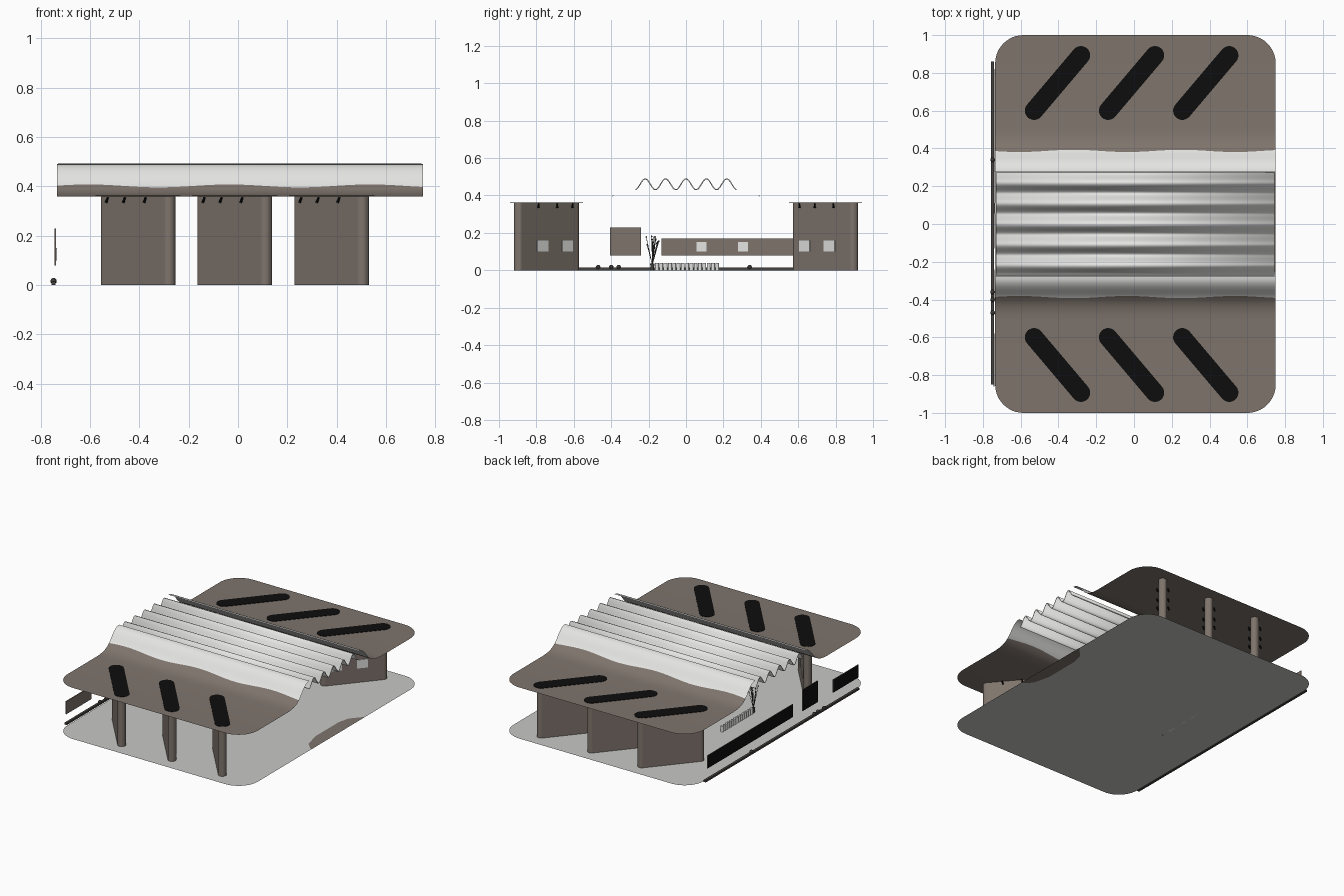
import bpy, bmesh, math, random
from mathutils import Vector, Matrix

if "Cube" in bpy.data.objects:
    bpy.data.objects.remove(bpy.data.objects["Cube"])
random.seed(3)

def mat(name, r, g, b):
    m = bpy.data.materials.new(name)
    m.diffuse_color = (r, g, b, 1)
    m.use_nodes = True
    m.node_tree.nodes["Principled BSDF"].inputs["Base Color"].default_value = m.diffuse_color
    return m

BROWN = mat("taupe_concrete", .21, .175, .15)
WHITE = mat("white_shell", .78, .78, .77)
FLOOR = mat("pale_floor", .58, .58, .57)
BLACK = mat("black", .004, .004, .004)
GREY = mat("dark_planting", .06, .055, .05)

def make(name, bm, mats, smooth=False):
    me = bpy.data.meshes.new(name)
    bm.to_mesh(me)
    bm.free()
    for m in mats:
        me.materials.append(m)
    ob = bpy.data.objects.new(name, me)
    bpy.context.collection.objects.link(ob)
    for p in me.polygons:
        p.use_smooth = smooth
    return ob

def box(name, lo, hi, mats):
    bm = bmesh.new()
    c = [(a + b) / 2 for a, b in zip(lo, hi)]
    s = [b - a for a, b in zip(lo, hi)]
    bmesh.ops.create_cube(bm, size=1, matrix=Matrix.Translation(c) @ Matrix.Diagonal((*s, 1)))
    return make(name, bm, mats)

def stadium(a, b, r, n=12):
    a, b = Vector(a), Vector(b)
    ang = math.atan2(b.y - a.y, b.x - a.x)
    pts = []
    for c, off in ((b, -math.pi / 2), (a, math.pi / 2)):
        for i in range(n + 1):
            t = ang + off + math.pi * i / n
            pts.append((c.x + r * math.cos(t), c.y + r * math.sin(t)))
    return pts

def prism(name, pts, z0, z1, m, caps=True):
    bm = bmesh.new()
    lo = [bm.verts.new((x, y, z0)) for x, y in pts]
    hi = [bm.verts.new((x, y, z1)) for x, y in pts]
    for i in range(len(pts)):
        j = (i + 1) % len(pts)
        bm.faces.new((lo[i], lo[j], hi[j], hi[i]))
    if caps:
        bm.faces.new(hi)
        bm.faces.new(lo[::-1])
    bmesh.ops.recalc_face_normals(bm, faces=bm.faces)
    return make(name, bm, [m])

XL, XR, RAD = -.735, .75, .15

# floor slab with rounded corners
pts = []
for cx, cy, a0 in ((XR - RAD, 1 - RAD, 0), (XL + RAD, 1 - RAD, 90),
                   (XL + RAD, -1 + RAD, 180), (XR - RAD, -1 + RAD, 270)):
    for i in range(13):
        t = math.radians(a0 + 7.5 * i)
        pts.append((cx + RAD * math.cos(t), cy + RAD * math.sin(t)))
bm = bmesh.new()
bm.faces.new([bm.verts.new((x, y, 0)) for x, y in pts])
make("floor", bm, [FLOOR])

# brown entrance patch on the floor
bm = bmesh.new()
for z, flip in ((.002, 1), (-.0005, -1)):
    vs = [bm.verts.new((x, y, z)) for x, y in
          ((.75, -.26), (.75, .34), (.68, .26), (.66, .18), (.66, -.08), (.69, -.2))]
    bm.faces.new(vs[::flip])
make("entrance_patch", bm, [BROWN])

# roof sheets: flat outside, sweeping up to the middle
profile = [(.275, .49), (.295, .488), (.315, .479), (.335, .462), (.352, .443), (.37, .42),
           (.387, .402), (.405, .388), (.425, .377), (.45, .368), (.48, .363), (.52, .36), (.85, .36)]
profile += [(.85 + RAD * math.sin(math.radians(9 * i)), .36) for i in range(1, 11)]
EDGE, COLS = 6, 48
for side, label in ((-1, "front"), (1, "back")):
    bm = bmesh.new()
    rows = []
    for k, (y, z) in enumerate(profile):
        inset = RAD - math.sqrt(max(0, RAD**2 - max(0, y - .85)**2))
        row = []
        for i in range(COLS + 1):
            f = i / COLS
            x = (XL + inset) * (1 - f) + (XR - inset) * f
            w = .006 * math.cos((x - .25) * 11) if k == EDGE else 0
            row.append(bm.verts.new((x, side * (y + w), z - w)))
        rows.append(row)
    for k in range(len(rows) - 1):
        for i in range(COLS):
            q = (rows[k][i], rows[k][i + 1], rows[k + 1][i + 1], rows[k + 1][i])
            f = bm.faces.new(q if side < 0 else q[::-1])
            f.normal_update()
            if f.normal.z < 0:
                f.normal_flip()
            f.material_index = 1 if k < EDGE else 0
    make(label + "_roof_sheet", bm, [BROWN, WHITE], True)

# corrugated middle roof
bm = bmesh.new()
prev = None
for i in range(101):
    y = -.27 + .54 * i / 100
    z = .46 + .029 * math.cos(2 * math.pi * y / .109)
    cur = [bm.verts.new((x, y, z)) for x in (-.73, .745)]
    if prev:
        bm.faces.new((prev[0], prev[1], cur[1], cur[0]))
    prev = cur
wave = make("corrugated_roof", bm, [WHITE], True)
mod = wave.modifiers.new("thickness", 'SOLIDIFY')
mod.thickness = .006
mod.offset = 0

# slanted walls with roof slots, picture plates and spotlights
for cx in (-.405, -.013, .38):
    for side in (-1, 1):
        a = Vector((cx - .124, side * .6))
        b = Vector((cx + .124, side * .893))
        prism("slanted_wall", stadium(a, b, .027), 0, .359, BROWN, False)
        prism("roof_slot", stadium(a, b, .049), .3605, .363, BLACK)
        d = (b - a).normalized()
        n = Vector((d.y, -d.x)) * side
        if n.x < 0:
            n = -n
        for t in (.18, .63):
            c = a.lerp(b, t) + n * .029
            u = d * .037
            quad = [c - u - n * .003, c + u - n * .003, c + u + n * .002, c - u + n * .002]
            prism("picture_plate", [(p.x, p.y) for p in quad], .10, .16, WHITE)
        for s in (-1, 1):
            for t in (.1, .38, .72):
                c = a.lerp(b, t) + n * .036 * s
                bm = bmesh.new()
                bmesh.ops.create_cone(bm, cap_ends=True, segments=8, radius1=.006, radius2=.004, depth=.024,
                                      matrix=Matrix.Translation((c.x, c.y, .345)) @ Matrix.Rotation(.35, 4, 'Y'))
                make("spotlight", bm, [BLACK])

# hanging panels on the left side, black outside
for y0, y1, z1 in ((-.86, -.58, .17), (-.405, -.24, .23), (-.13, .82, .17)):
    p = box("side_panel", (-.744, y0, .08), (-.738, y1, z1), [BROWN, BLACK])
    for f in p.data.polygons:
        f.material_index = 1 if f.normal.x < -.5 else 0
for y in (.083, .305):
    box("panel_picture", (-.739, y - .027, .10), (-.735, y + .027, .15), [WHITE])

# low planted strip along the left edge
box("planting_strip", (-.757, -.85, 0), (-.74, .86, .014), [GREY])
for y in (-.47, -.4, -.36, .34):
    bm = bmesh.new()
    bmesh.ops.create_icosphere(bm, subdivisions=2, radius=.013,
                               matrix=Matrix.Translation((-.748, y, .016)))
    make("small_shrub", bm, [GREY])

# row of white stools
for i in range(15):
    bm = bmesh.new()
    bmesh.ops.create_cone(bm, cap_ends=True, segments=12, radius1=.01, radius2=.01, depth=.04,
                          matrix=Matrix.Translation((-.4, -.155 + .023 * i, .02)))
    make("stool", bm, [WHITE])

# vase with dry branches
bm = bmesh.new()
bmesh.ops.create_cone(bm, cap_ends=True, segments=12, radius1=.008, radius2=.012, depth=.035,
                      matrix=Matrix.Translation((-.4, -.18, .0175)))
for i in range(14):
    d = Vector((random.uniform(-.035, .035), random.uniform(-.035, .035), random.uniform(.1, .155)))
    rot = d.to_track_quat('Z', 'Y').to_matrix().to_4x4()
    base = Vector((-.4, -.18, .03))
    bmesh.ops.create_cone(bm, cap_ends=True, segments=5, radius1=.0015, radius2=.0015, depth=d.length,
                          matrix=Matrix.Translation(base + d / 2) @ rot)
    bmesh.ops.create_icosphere(bm, subdivisions=1, radius=.005, matrix=Matrix.Translation(base + d))
make("vase_with_branches", bm, [GREY])
